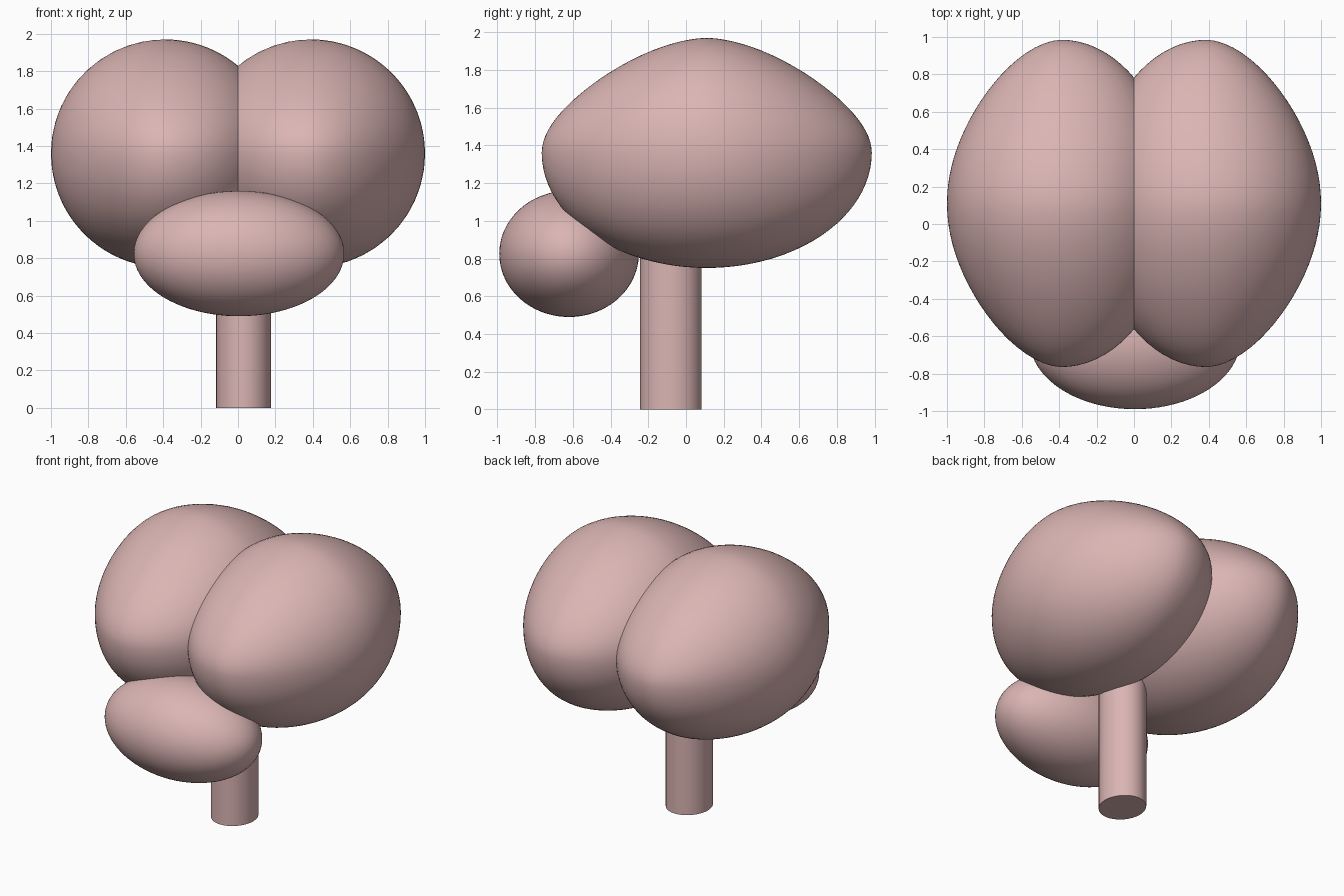
import bpy
import bmesh
from mathutils import Matrix, Vector

cube = bpy.data.objects.get("Cube")
if cube:
    bpy.data.objects.remove(cube)

# Single flesh colour
pink = bpy.data.materials.new("dusty_pink")
pink.use_nodes = True
colour = (0.70, 0.46, 0.45, 1)
pink.diffuse_color = colour
pink.node_tree.nodes["Principled BSDF"].inputs["Base Color"].default_value = colour


def finish(bm, name, location, scale):
    """Scale and place a unit mesh, then turn it into a smooth object."""
    bm.transform(Matrix.LocRotScale(Vector(location), None, Vector(scale)))
    bmesh.ops.recalc_face_normals(bm, faces=bm.faces)
    mesh = bpy.data.meshes.new(name)
    bm.to_mesh(mesh)
    bm.free()
    mesh.materials.append(pink)
    obj = bpy.data.objects.new(name, mesh)
    bpy.context.collection.objects.link(obj)
    bpy.ops.object.select_all(action="DESELECT")
    obj.select_set(True)
    bpy.context.view_layer.objects.active = obj
    bpy.ops.object.shade_smooth_by_angle()
    return obj


def unit_sphere():
    bm = bmesh.new()
    bmesh.ops.create_icosphere(bm, subdivisions=5, radius=1)
    return bm


# Hemispheres: ellipsoids with a peaked crown and tapered outer flank
for name, side in (("left_hemisphere", 1), ("right_hemisphere", -1)):
    bm = unit_sphere()
    for v in bm.verts:
        x, y, z = v.co
        if z > 0:
            v.co.z = z * (1 - 0.3 * abs(y) ** 1.5)
        outward = max(0, x * side)
        v.co.y = y * (1 - 0.2 * outward ** 1.5)
    finish(bm, name, (side * 0.39, 0.11, 1.36), (0.61, 0.875, 0.61))

# Small lobe tucked under the front
finish(unit_sphere(), "lower_lobe", (0.005, -0.62, 0.825), (0.563, 0.37, 0.335))

# Stem, slightly off centre, running up into the hemispheres
bm = bmesh.new()
bmesh.ops.create_cone(bm, cap_ends=True, segments=32, radius1=1, radius2=1, depth=1)
finish(bm, "stem", (0.03, -0.08, 0.55), (0.147, 0.163, 1.1))
